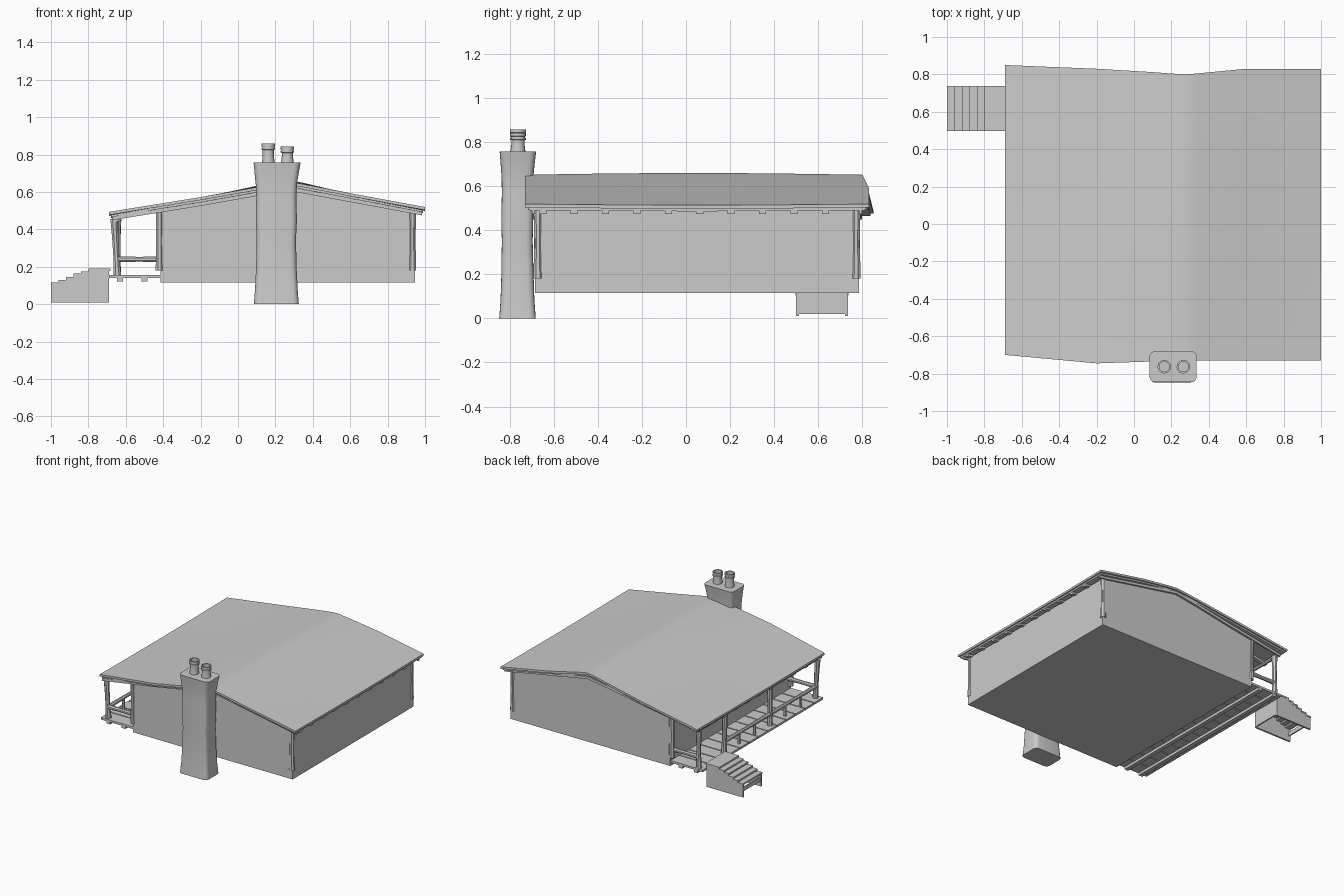
import bpy, bmesh, math
from mathutils import Vector

if "Cube" in bpy.data.objects:
    bpy.data.objects.remove(bpy.data.objects["Cube"])


def make(name, verts, faces, smooth=False):
    me = bpy.data.meshes.new(name)
    me.from_pydata(verts, [], faces)
    bm = bmesh.new()
    bm.from_mesh(me)
    bmesh.ops.recalc_face_normals(bm, faces=bm.faces)
    bm.to_mesh(me)
    bm.free()
    ob = bpy.data.objects.new(name, me)
    bpy.context.collection.objects.link(ob)
    if smooth:
        bpy.ops.object.select_all(action='DESELECT')
        ob.select_set(True)
        bpy.context.view_layer.objects.active = ob
        bpy.ops.object.shade_smooth_by_angle(angle=math.radians(40))
    return ob


def loft(name, rings, smooth=False):
    n = len(rings[0])
    verts = [v for r in rings for v in r]
    faces = [(k*n+i, k*n+(i+1) % n, (k+1)*n+(i+1) % n, (k+1)*n+i)
             for k in range(len(rings)-1) for i in range(n)]
    faces += [tuple(range(n)), tuple(range((len(rings)-1)*n, len(rings)*n))]
    return make(name, verts, faces, smooth)


def prism(name, profile, y0, y1):
    return loft(name, [[(x, y, z) for x, z in profile] for y in (y0, y1)])


def box(name, x0, x1, y0, y1, z0, z1):
    return prism(name, [(x0, z0), (x1, z0), (x1, z1), (x0, z1)], y0, y1)


def log(name, a, b, radii, n=8):
    # Rounded timber between two points with a changing radius
    a, b = Vector(a), Vector(b)
    d = (b-a).normalized()
    u = d.orthogonal().normalized()
    w = d.cross(u)
    rings = []
    for k, r in enumerate(radii):
        c = a.lerp(b, k/(len(radii)-1))
        rings.append([c+r*(math.cos(t)*u+math.sin(t)*w)
                      for t in [2*math.pi*(i+.5)/n for i in range(n)]])
    return loft(name, rings, True)


# Roof line: x, z, front edge y, back edge y
ROOF = [(-.69, .493, -.70, .85), (-.45, .532, -.722, .84), (-.2, .572, -.745, .83),
        (.1, .625, -.735, .812), (.22, .645, -.73, .803), (.28, .652, -.73, .80),
        (.34, .643, -.73, .805), (.6, .593, -.73, .83), (1.0, .519, -.73, .83)]


def roof_z(x):
    for p, q in zip(ROOF, ROOF[1:]):
        if x <= q[0]:
            return p[1]+(q[1]-p[1])*(x-p[0])/(q[0]-p[0])
    return ROOF[-1][1]


def roof_layer(name, drop, thick, inset):
    rings, n = [], 8
    for x, z, f, b in ROOF:
        top, bot = [], []
        for i in range(n+1):
            t = i/n
            y = f+inset+(b-f-2*inset)*t
            bow = .008*math.sin(math.pi*t)*(1 if -.1 < x < .5 else -.6)
            xi = max(-.69+inset, min(1-inset, x))
            top.append((xi, y, z+bow-drop))
            bot.append((xi, y, z+bow-drop-thick))
        rings.append(top+bot[::-1])
    return loft(name, rings, True)


roof_layer("roof_sheet", 0, .016, 0)
roof_layer("roof_underlay", .016, .012, .012)

# House body with gable walls
tops = [(x, roof_z(x)-.04) for x in (.945, .6, .28, .1, -.2, -.415)]
prism("house_walls", [(-.415, .115), (.945, .115)]+tops, -.685, .785)


# Rafters following the slope under the roof
def rafter(name, xs, y0, y1, depth=.02):
    top = [(x, roof_z(x)-.027) for x in xs]
    prism(name, top+[(x, z-depth) for x, z in reversed(top)], y0, y1)


for i in range(10):
    y = -.65+i*.1425
    rafter("porch_rafter", (-.672, -.41), y-.016, y+.016)
    rafter("eave_rafter", (.94, .985), y-.016, y+.016)
for y in (-.70, .785):
    rafter("gable_rafter", (-.67, -.2, .1, .28, .6, .985), y, y+.015)

# Corner posts against the walls
for x, top in ((-.42, .495), (.932, .49)):
    for y in (-.672, .772):
        log("corner_post", (x, y, .18), (x, y, top), (.022, .019, .021), 8)

# Porch floor planks and bearers
for i in range(13):
    y = -.685+i*.1135
    box("floor_plank", -.69, -.41, y, y+.105, .14, .156)
for x in (-.63, -.5):
    box("floor_bearer", x-.016, x+.016, -.68, .78, .12, .141)

# Porch posts and eave beam
posts = (-.655, -.1, .46, .765)
for i, y in enumerate(posts):
    lean = (-.01, .006, -.004, .008)[i]
    log("porch_post", (-.645, y, .15), (-.652+lean, y, .455), (.022, .017, .018, .022))
log("eave_beam", (-.65, -.68, .453), (-.65, .79, .453), (.014, .013, .014))

# Railings with short balusters
log("front_side_rail", (-.645, -.655, .24), (-.41, -.655, .24), (.017, .014, .017))
log("back_side_rail", (-.645, .765, .24), (-.41, .765, .24), (.017, .014, .017))
for p, q in ((posts[0], posts[1]), (posts[1], posts[2])):
    log("long_rail", (-.645, p, .24), (-.645, q, .24), (.017, .013, .017))
    for t in (.33, .67):
        y = p+(q-p)*t
        log("baluster", (-.645, y, .15), (-.645, y, .24), (.011, .011), 6)

# Entrance steps: stepped side panels, treads, risers and back board
edges = [-1, -.96, -.92, -.88, -.84, -.80, -.69]
heights = [.115, .13, .145, .163, .175, .19]
outline = [(-1, .01), (-.69, .01)]
for i in range(5, -1, -1):
    outline += [(edges[i+1], heights[i]-.006), (edges[i], heights[i]-.006)]
for y in (.50, .722):
    prism("step_side", outline, y, y+.014)
for i, h in enumerate(heights):
    box("step_tread", edges[i], edges[i+1]+.008, .498, .738, h-.012, h)
box("step_front_board", -.995, -.985, .51, .725, .05, .08)
box("step_back_board", -.70, -.69, .50, .736, .02, .185)


# Chimney: rounded rectangle lofted up a waisted profile
def rounded(cx, cy, hx, hy, z, r=.03, n=4):
    ring = []
    for q, (sx, sy) in enumerate(((1, 1), (-1, 1), (-1, -1), (1, -1))):
        for i in range(n+1):
            a = math.pi/2*(q+i/n)
            ring.append((cx+sx*(hx-r)+r*math.cos(a), cy+sy*(hy-r)+r*math.sin(a), z))
    return ring


loft("chimney_stack", [rounded(*s) for s in (
    (.205, -.765, .12, .083, 0), (.205, -.765, .114, .077, .08),
    (.205, -.765, .108, .073, .2), (.205, -.766, .105, .07, .35),
    (.205, -.766, .11, .072, .45), (.205, -.766, .107, .07, .57),
    (.205, -.765, .11, .072, .64), (.207, -.764, .119, .078, .71),
    (.209, -.763, .126, .083, .757))], True)

# Chimney pots with collars and a sunken opening
for x, top in ((.162, .858), (.264, .842)):
    prof = [(.035, .75), (.03, .79), (.03, top-.033), (.036, top-.031), (.036, top-.024),
            (.032, top-.022), (.032, top-.016), (.036, top-.014), (.036, top),
            (.027, top), (.027, top-.05)]
    loft("chimney_pot", [[(x+r*math.cos(2*math.pi*i/20), -.763+r*math.sin(2*math.pi*i/20), z)
                          for i in range(20)] for r, z in prof], True)
